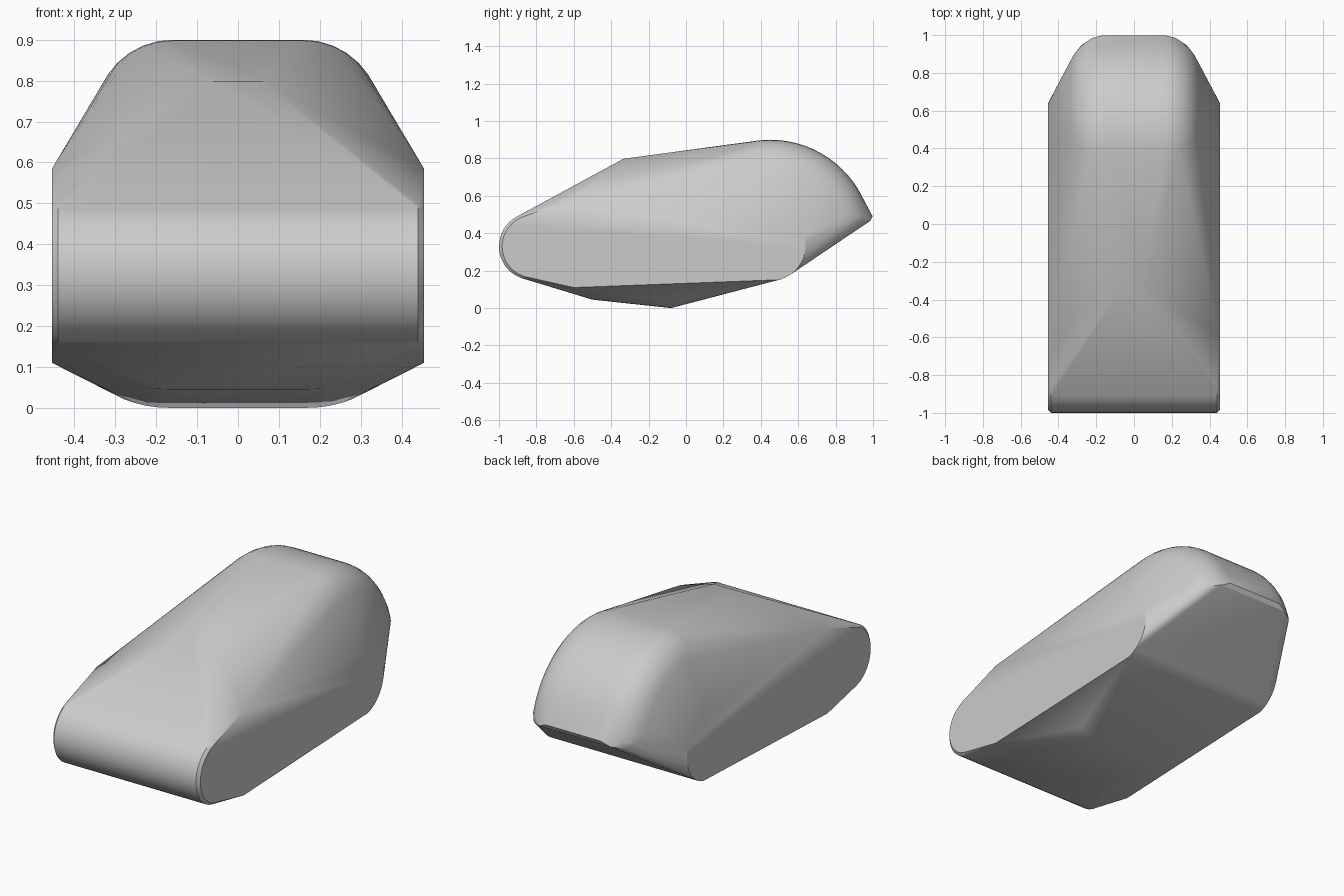
import bpy, bmesh, math

cube = bpy.data.objects.get("Cube")
if cube:
    bpy.data.objects.remove(cube, do_unlink=True)

grey = bpy.data.materials.new("plain grey")
grey.use_nodes = True
color = (0.6, 0.6, 0.6, 1)
grey.diffuse_color = color
grey.node_tree.nodes["Principled BSDF"].inputs["Base Color"].default_value = color

bm = bmesh.new()


def pair(x, y, z):
    """Add a point and its mirror across the middle plane."""
    for side in (-x, x):
        bm.verts.new((side, y, z))


def arc(x, cy, cz, r, start, end, steps):
    """Add a mirrored arc in the side plane, angles in degrees from +y."""
    for i in range(steps + 1):
        a = math.radians(start + (end - start) * i / steps)
        pair(x, cy + r * math.cos(a), cz + r * math.sin(a))


# Rounded nose with a narrow chamfer at each end
arc(0.44, -0.82, 0.33, 0.18, 90, 270, 24)
arc(0.455, -0.815, 0.33, 0.168, 90, 270, 24)

# Flat side panels and their rounded lower rear corner
pair(0.455, -0.6, 0.585)
pair(0.455, 0.45, 0.52)
pair(0.455, -0.6, 0.11)
arc(0.455, 0.45, 0.335, 0.19, -75, 15, 10)

# Front edge of the roof
pair(0.06, -0.335, 0.798)

# Domed rear: an arc swept through a rounded shoulder section
for i in range(9):
    t = math.radians(90 * i / 8)
    half_width = 0.16 + 0.19 * math.sin(t)
    radius = 0.36 + 0.19 * math.cos(t)
    arc(half_width, 0.45, 0.35, radius, 16, 95, 16)

# Thin lip at the tail
pair(0.17, 0.998, 0.49)
pair(0.22, 0.985, 0.466)
pair(0.28, 0.945, 0.455)

# Belly ridges with rounded ends
for y, z in ((-0.08, 0.0), (-0.5, 0.045)):
    for i in range(7):
        t = math.radians(50 * i / 6)
        pair(0.17 + 0.2 * math.sin(t), y, z + 0.13 * (1 - math.cos(t)))

# Skin wrapped tightly around all sections
hull = bmesh.ops.convex_hull(bm, input=bm.verts[:])
loose = {e for e in hull["geom_interior"] + hull["geom_unused"]
         if isinstance(e, bmesh.types.BMVert)}
bmesh.ops.delete(bm, geom=list(loose), context="VERTS")
bmesh.ops.dissolve_limit(bm, angle_limit=0.005, verts=bm.verts[:], edges=bm.edges[:])
bmesh.ops.recalc_face_normals(bm, faces=bm.faces[:])

mesh = bpy.data.meshes.new("body")
bm.to_mesh(mesh)
bm.free()
mesh.materials.append(grey)
body = bpy.data.objects.new("body", mesh)
bpy.context.collection.objects.link(body)

# Smooth curves, crisp panel edges
bpy.ops.object.select_all(action="DESELECT")
body.select_set(True)
bpy.context.view_layer.objects.active = body
bpy.ops.object.shade_smooth_by_angle(angle=math.radians(25))
